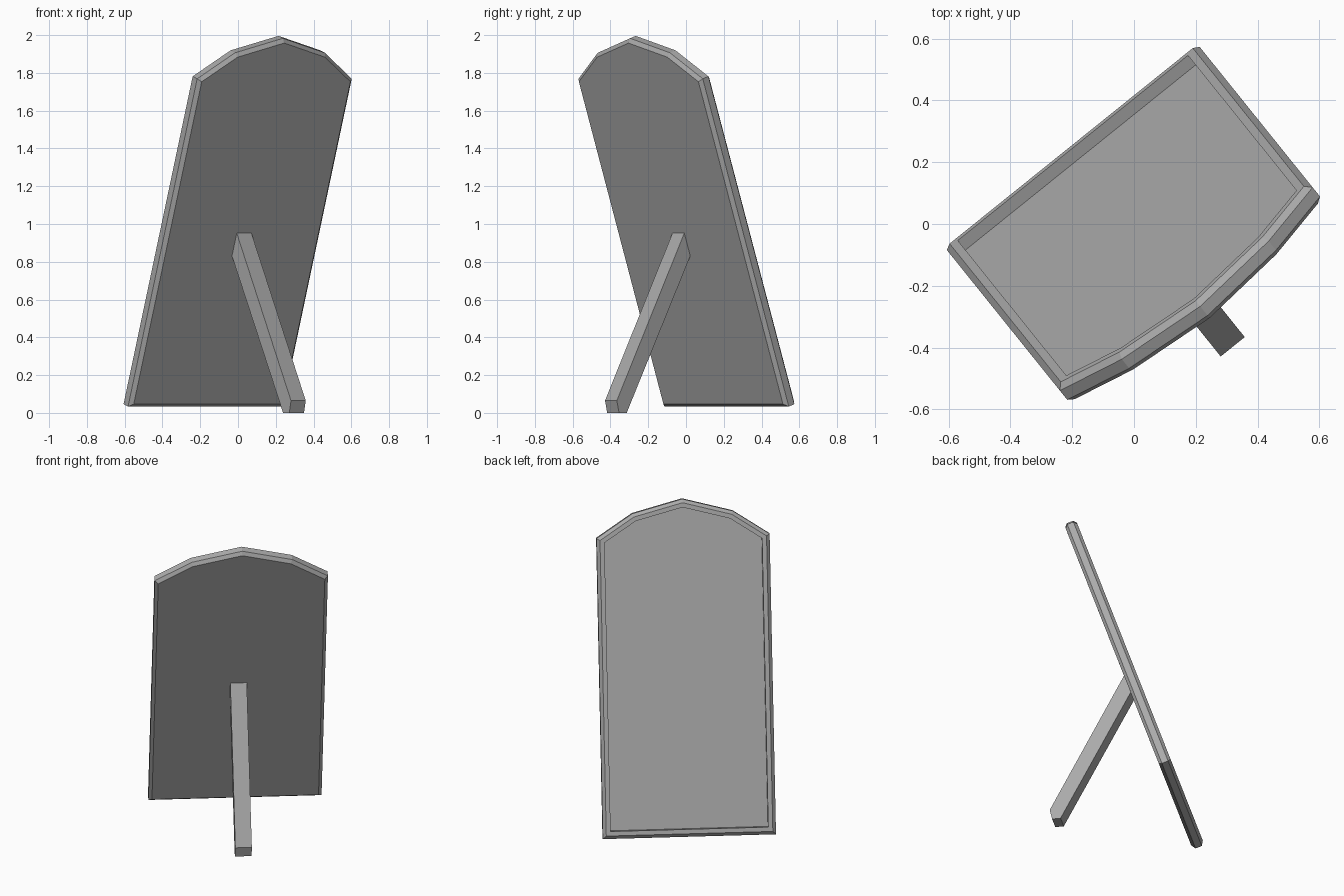
import bpy, bmesh
from math import radians
from mathutils import Matrix, Vector

cube = bpy.data.objects.get("Cube")
if cube:
    bpy.data.objects.remove(cube, do_unlink=True)

grey = bpy.data.materials.new("plain grey")
grey.use_nodes = True
COLOR = (0.4, 0.4, 0.4, 1)
grey.diffuse_color = COLOR
grey.node_tree.nodes["Principled BSDF"].inputs["Base Color"].default_value = COLOR

TURN = Matrix.Rotation(radians(38.8), 4, "Z")
LEAN = Matrix.Rotation(radians(18.6), 4, "X")
STAND = TURN @ Matrix.Translation((0, 0.295, 0.04)) @ LEAN

# Half of the arched outline, in the plane of the mirror
HALF = [(0.525, 0), (0.525, 1.831), (0.305, 1.976)]
OUTLINE = HALF + [(0, 2.057)] + [(-x, z) for x, z in reversed(HALF)]


def inset(points, d):
    """Move every side of a counter-clockwise outline inwards by d."""
    result = []
    pts = [Vector(p) for p in points]
    for i, p in enumerate(pts):
        a = (p - pts[i - 1]).normalized()
        b = (pts[(i + 1) % len(pts)] - p).normalized()
        na, nb = Vector((-a.y, a.x)), Vector((-b.y, b.x))
        result.append(p + (na + nb) * d / (1 + na.dot(nb)))
    return result


def loft(name, rings, matrix):
    """Join rings of points into a closed solid."""
    bm = bmesh.new()
    loops = [[bm.verts.new(p) for p in ring] for ring in rings]
    n = len(loops[0])
    for lo, hi in zip(loops, loops[1:]):
        for i in range(n):
            j = (i + 1) % n
            bm.faces.new((lo[i], lo[j], hi[j], hi[i]))
    bm.faces.new(loops[0])
    bm.faces.new(loops[-1])
    bmesh.ops.recalc_face_normals(bm, faces=bm.faces)
    mesh = bpy.data.meshes.new(name)
    bm.to_mesh(mesh)
    bm.free()
    mesh.materials.append(grey)
    obj = bpy.data.objects.new(name, mesh)
    obj.matrix_world = matrix
    bpy.context.collection.objects.link(obj)
    return obj


def arched(name, section):
    """Sweep a section of (inset, depth) pairs round the arched outline."""
    rings = [[(p.x, y, p.y) for p in inset(OUTLINE, d)] for d, y in section]
    return loft(name, rings, STAND)


# Chamfered frame with a flat back and a recessed front
arched("frame", [(0.02, -0.038), (0, -0.02), (0, 0.02), (0.02, 0.038),
                 (0.047, 0.038), (0.047, -0.008)])

# Mirror plate in the recess
arched("mirror_plate", [(0.047, -0.008), (0.047, -0.004)])

# Rear prop with a flat foot, its top let into the back of the frame
PROP = [(-0.51, 0.065), (-0.495, 0), (-0.443, 0), (-0.011, 0.83),
        (-0.005, 0.86), (-0.04, 0.955), (-0.05, 0.955)]
loft("rear_prop", [[(x, y, z) for y, z in PROP] for x in (-0.05, 0.05)], TURN)
